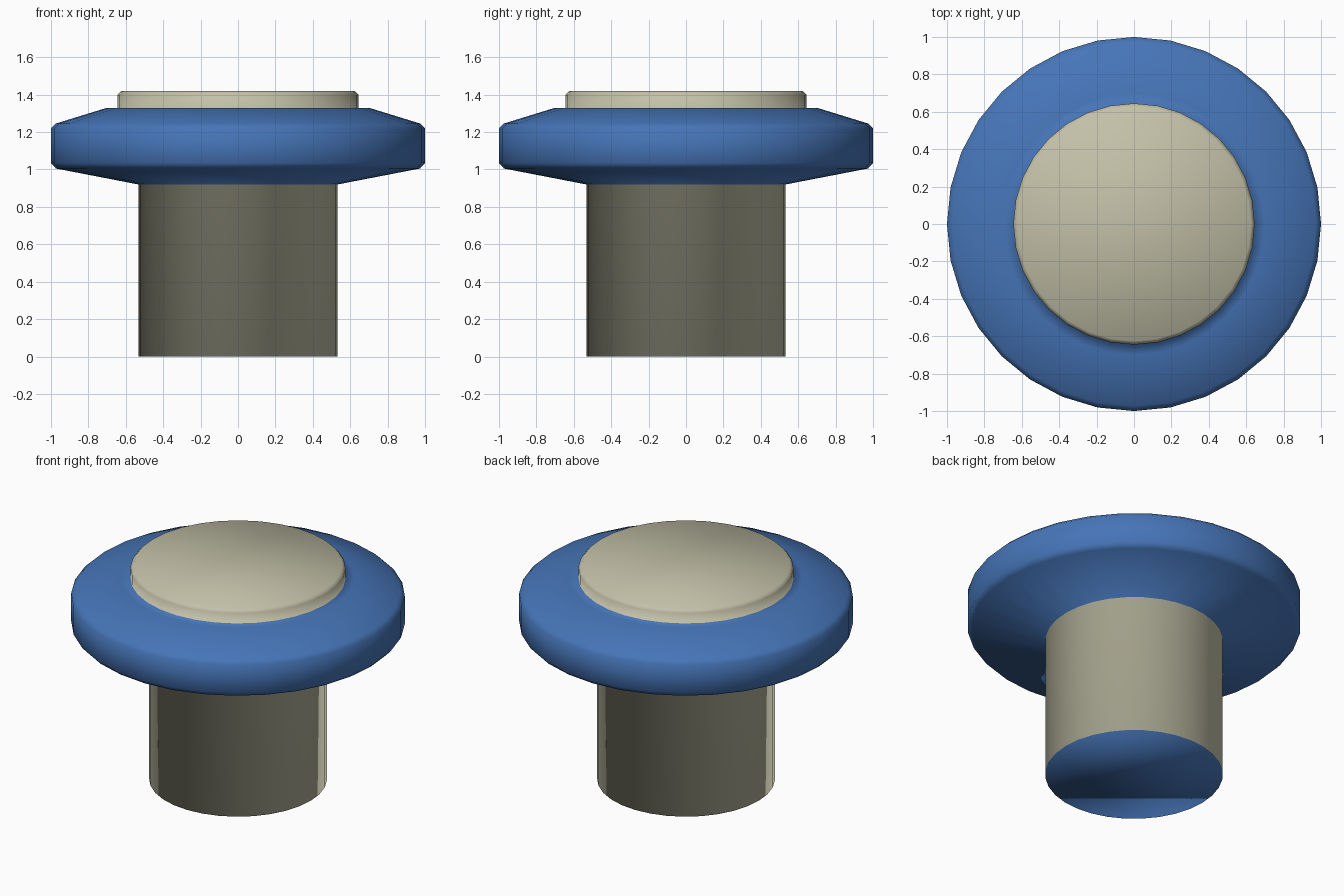
import bpy, bmesh
from math import sin, cos, tau

if "Cube" in bpy.data.objects:
    bpy.data.objects.remove(bpy.data.objects["Cube"])

SIDES = 32


def material(name, rgb):
    m = bpy.data.materials.new(name)
    m.diffuse_color = (*rgb, 1)
    m.use_nodes = True
    m.node_tree.nodes["Principled BSDF"].inputs["Base Color"].default_value = m.diffuse_color
    return m


BLUE, BEIGE = 0, 1
# (radius, height, material of the band leading up to the next point)
profile = [
    # stem
    (0.533, 0.0, BEIGE),
    # flared collar
    (0.533, 0.92, BLUE),
    (0.973, 1.005, BLUE),
    (1.0, 1.035, BLUE),
    (1.0, 1.22, BLUE),
    (0.973, 1.246, BLUE),
    (0.70, 1.33, BLUE),
    # raised top pad
    (0.645, 1.33, BEIGE),
    (0.645, 1.398, BEIGE),
    (0.625, 1.42, BEIGE),
]

bm = bmesh.new()
rings = [[bm.verts.new((r * cos(tau * i / SIDES), r * sin(tau * i / SIDES), z))
          for i in range(SIDES)] for r, z, _ in profile]

# turned side walls
for (_, _, mat), low, high in zip(profile, rings, rings[1:]):
    for i in range(SIDES):
        j = (i + 1) % SIDES
        bm.faces.new((low[i], low[j], high[j], high[i])).material_index = mat

# closed stem bottom and pad top
bm.faces.new(rings[0][::-1]).material_index = BLUE
bm.faces.new(rings[-1]).material_index = BEIGE

# the whole turned body is one continuous smooth surface
for f in bm.faces:
    f.smooth = True

mesh = bpy.data.meshes.new("mushroom_knob")
bm.to_mesh(mesh)
bm.free()
mesh.materials.append(material("blue", (0.061, 0.178, 0.479)))
mesh.materials.append(material("beige", (0.546, 0.533, 0.392)))
bpy.context.collection.objects.link(bpy.data.objects.new("mushroom_knob", mesh))
